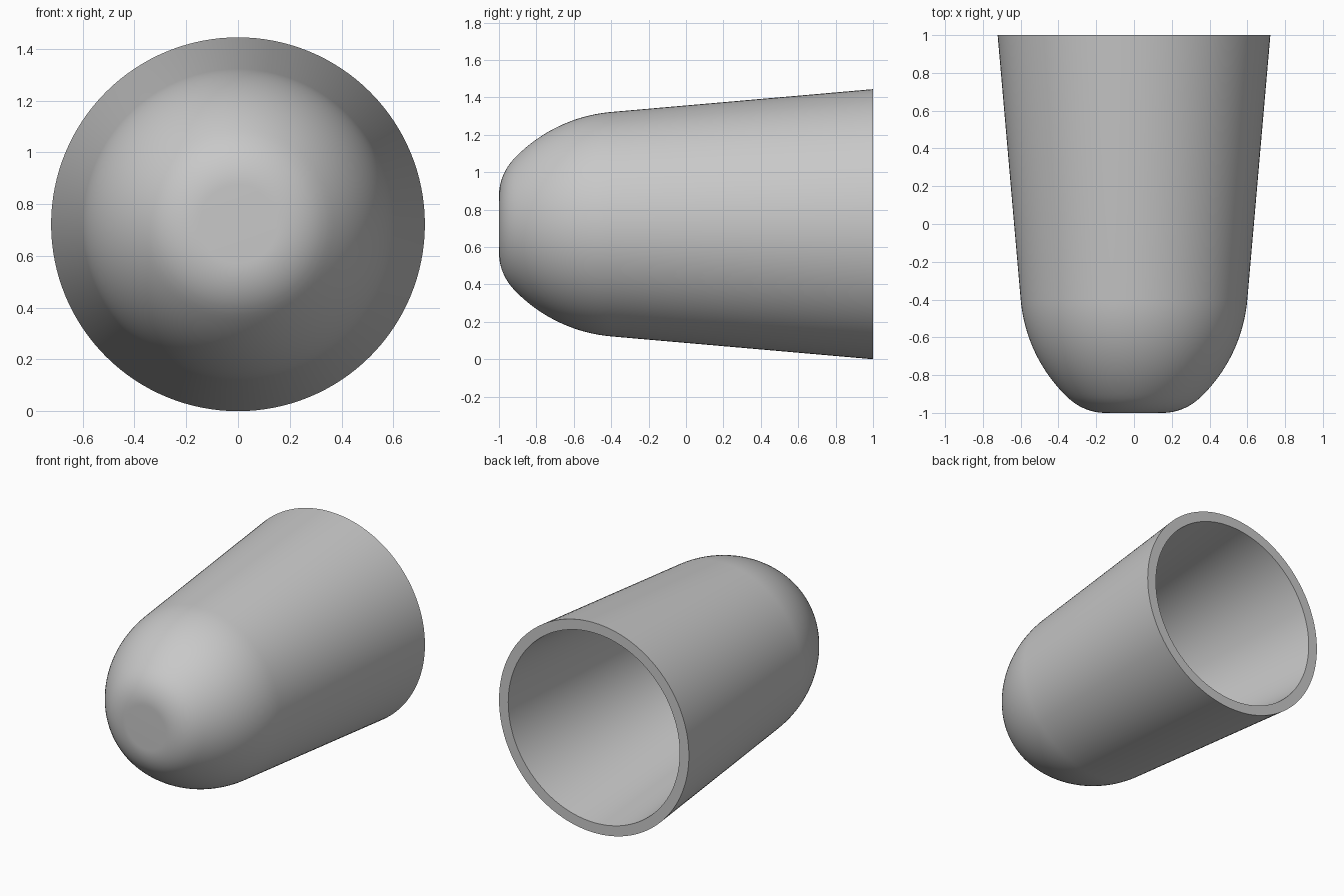
import bpy, bmesh
from math import sin, cos, radians, tau
from mathutils import Vector, Matrix

old = bpy.data.objects.get("Cube")
if old:
    bpy.data.objects.remove(old, do_unlink=True)

RIM_R = 0.722       # outer radius at the open end
WALL = 0.07
SIDES = 128


def arc(r, y, radius, start, end, steps):
    """Points (radius, y) on an arc of the half section."""
    angles = [radians(start + (end - start) * i / steps) for i in range(steps + 1)]
    return [(r + radius * cos(a), y + radius * sin(a)) for a in angles]


def wall_profile(inset):
    """Half section from the open rim to the closed nose, offset inward."""
    points = [(RIM_R - inset, 1.0)]
    points += arc(-0.213, -0.329, 0.816 - inset, -5, -46.5, 20)        # domed shoulder
    points += arc(0.15, -0.713, 0.287 - inset, -46.5, -90, 14)[1:]     # nose fillet
    return points + [(0, -1.0 + inset)]                                # flat tip


# Hollow tapered shell, revolved about the long axis
profile = wall_profile(0)[::-1] + wall_profile(WALL)
bm = bmesh.new()
verts = [bm.verts.new((r, y, 0)) for r, y in profile]
edges = [bm.edges.new(pair) for pair in zip(verts, verts[1:])]
bmesh.ops.spin(bm, geom=verts + edges, cent=Vector(), axis=Vector((0, 1, 0)),
               angle=tau, steps=SIDES)
bmesh.ops.remove_doubles(bm, verts=bm.verts, dist=0.0005)
bmesh.ops.recalc_face_normals(bm, faces=bm.faces)
bmesh.ops.transform(bm, matrix=Matrix.Translation((0, 0, RIM_R)), verts=bm.verts)
mesh = bpy.data.meshes.new("tapered_shell")
bm.to_mesh(mesh)
bm.free()
shell = bpy.data.objects.new("tapered_shell", mesh)
bpy.context.collection.objects.link(shell)

# Plain grey material
grey = bpy.data.materials.new("light_grey")
grey.use_nodes = True
colour = (0.58, 0.58, 0.58, 1)
grey.diffuse_color = colour
grey.node_tree.nodes["Principled BSDF"].inputs["Base Color"].default_value = colour
mesh.materials.append(grey)

# Smooth walls with crisp rim edges
bpy.ops.object.select_all(action="DESELECT")
shell.select_set(True)
bpy.context.view_layer.objects.active = shell
bpy.ops.object.shade_smooth_by_angle(angle=radians(30))
